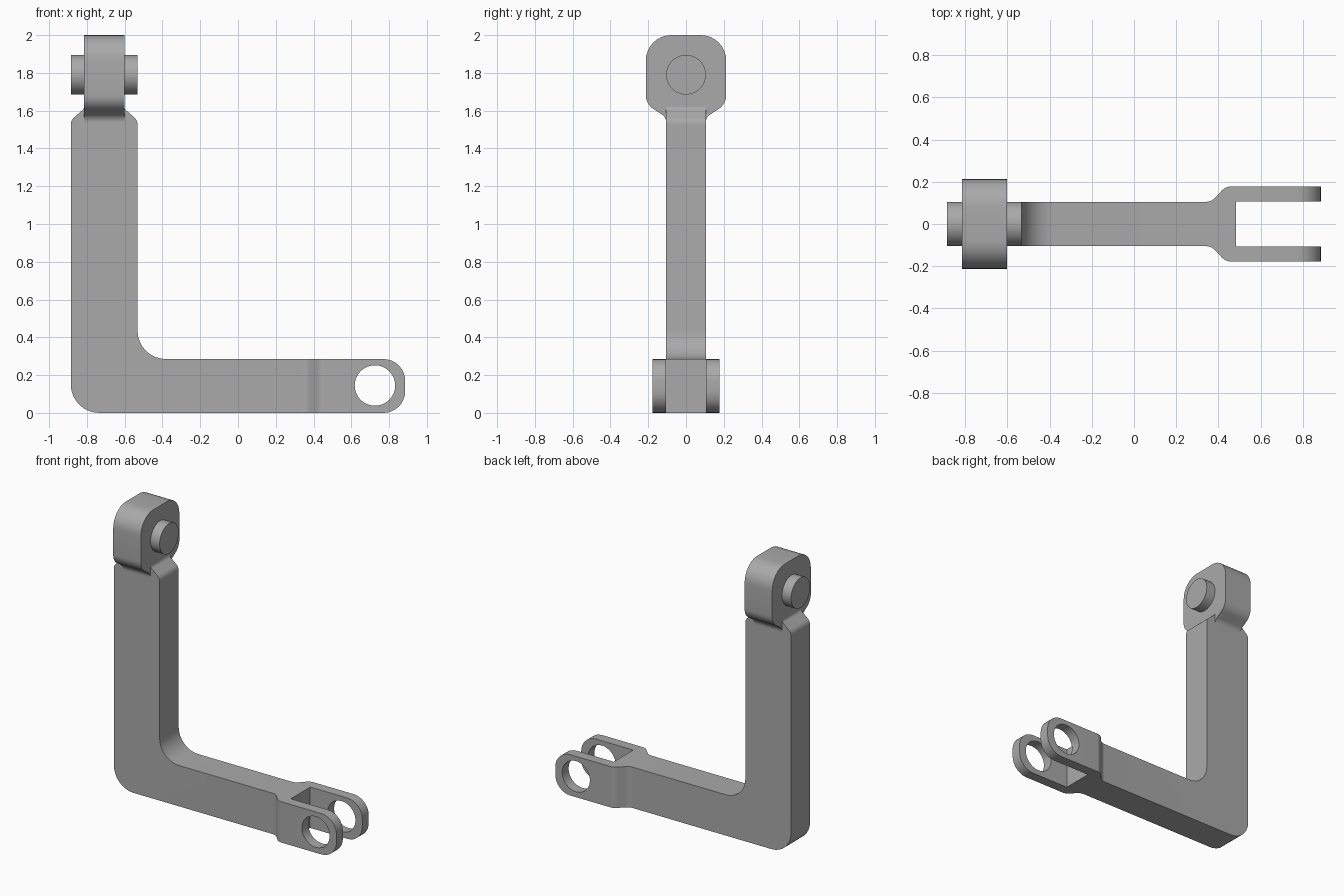
import bpy, bmesh, math
from mathutils import Vector

cube = bpy.data.objects.get("Cube")
if cube:
    bpy.data.objects.remove(cube, do_unlink=True)

steel = bpy.data.materials.new("plain grey")
steel.use_nodes = True
GREY = (0.4, 0.4, 0.4, 1)
steel.diffuse_color = GREY
steel.node_tree.nodes["Principled BSDF"].inputs["Base Color"].default_value = GREY


def rounded(corners, steps=8):
    """Fillet each (u, v, radius) corner of a closed outline."""
    out = []
    for i, (u, v, r) in enumerate(corners):
        p = Vector((u, v))
        if not r:
            out.append(p)
            continue
        a = (Vector(corners[i - 1][:2]) - p).normalized()
        b = (Vector(corners[(i + 1) % len(corners)][:2]) - p).normalized()
        half = a.angle(b) / 2
        centre = p + (a + b).normalized() * r / math.sin(half)
        start = p + a * r / math.tan(half) - centre
        end = p + b * r / math.tan(half) - centre
        sweep = math.pi - 2 * half
        for k in range(steps + 1):
            t = k / steps
            out.append(centre + (start * math.sin((1 - t) * sweep)
                                 + end * math.sin(t * sweep)) / math.sin(sweep))
    return out


def circle(u, v, r, n=48):
    return [Vector((u + r * math.cos(math.tau * k / n),
                    v + r * math.sin(math.tau * k / n))) for k in range(n)]


def extrude(name, outline, axis, low, high):
    """Extrude a 2D outline along one axis from low to high."""
    bm = bmesh.new()
    verts = []
    for p in outline:
        co = list(p)
        co.insert(axis, low)
        verts.append(bm.verts.new(co))
    face = bm.faces.new(verts)
    new = bmesh.ops.extrude_face_region(bm, geom=[face])["geom"]
    shift = Vector((0, 0, 0))
    shift[axis] = high - low
    bmesh.ops.translate(bm, vec=shift, verts=[g for g in new if isinstance(g, bmesh.types.BMVert)])
    bmesh.ops.recalc_face_normals(bm, faces=bm.faces)
    mesh = bpy.data.meshes.new(name)
    bm.to_mesh(mesh)
    bm.free()
    mesh.materials.append(steel)
    obj = bpy.data.objects.new(name, mesh)
    bpy.context.collection.objects.link(obj)
    return obj


def activate(obj):
    bpy.ops.object.select_all(action='DESELECT')
    bpy.context.view_layer.objects.active = obj
    obj.select_set(True)


def boolean(obj, tool, operation):
    activate(obj)
    mod = obj.modifiers.new("cut", 'BOOLEAN')
    mod.operation, mod.object, mod.solver = operation, tool, 'EXACT'
    bpy.ops.object.modifier_apply(modifier=mod.name)
    bpy.data.objects.remove(tool, do_unlink=True)


# L-shaped arm: side silhouette with chamfered shoulders
left, right, inner = -0.885, 0.885, -0.532
neck_l, neck_r = -0.815, -0.602
arm = extrude("bent_arm", rounded([
    (left, 0, 0.15), (right, 0, 0.115), (right, 0.285, 0.115),
    (inner, 0.285, 0.15), (inner, 1.55, 0.05),
    (neck_r, 1.61, 0.03), (neck_r, 1.64, 0),
    (neck_l, 1.64, 0), (neck_l, 1.61, 0.03), (left, 1.55, 0.05)]), 1, -0.3, 0.3)

# Plan silhouette: straight bar flaring into a two-pronged fork
half_plan = [(0.365, 0.105, 0.06), (0.435, 0.178, 0.06), (1, 0.178, 0),
             (1, 0.107, 0), (0.483, 0.107, 0)]
near = [(x, -y, r) for x, y, r in half_plan]
plan = [(-1, -0.105, 0)] + near + half_plan[::-1] + [(-1, 0.105, 0)]
boolean(arm, extrude("plan_tool", rounded(plan), 2, -0.1, 1.8), 'INTERSECT')

# Pin hole through both prongs
boolean(arm, extrude("hole_tool", circle(0.725, 0.145, 0.107), 1, -0.4, 0.4), 'DIFFERENCE')

# Rounded head block tapering into the arm
half_head = [(0.105, 1.52, 0), (0.105, 1.565, 0.05), (0.213, 1.635, 0.09),
             (0.213, 2, 0.135)]
head = extrude("head_block", rounded(
    half_head + [(-y, z, r) for y, z, r in reversed(half_head)]), 0, neck_l, neck_r)

# Cross pin through the head
pin = extrude("cross_pin", circle(0, 1.79, 0.105), 0, left, inner)

for part in (arm, head, pin):
    activate(part)
    bpy.ops.object.shade_smooth_by_angle(angle=math.radians(30))
